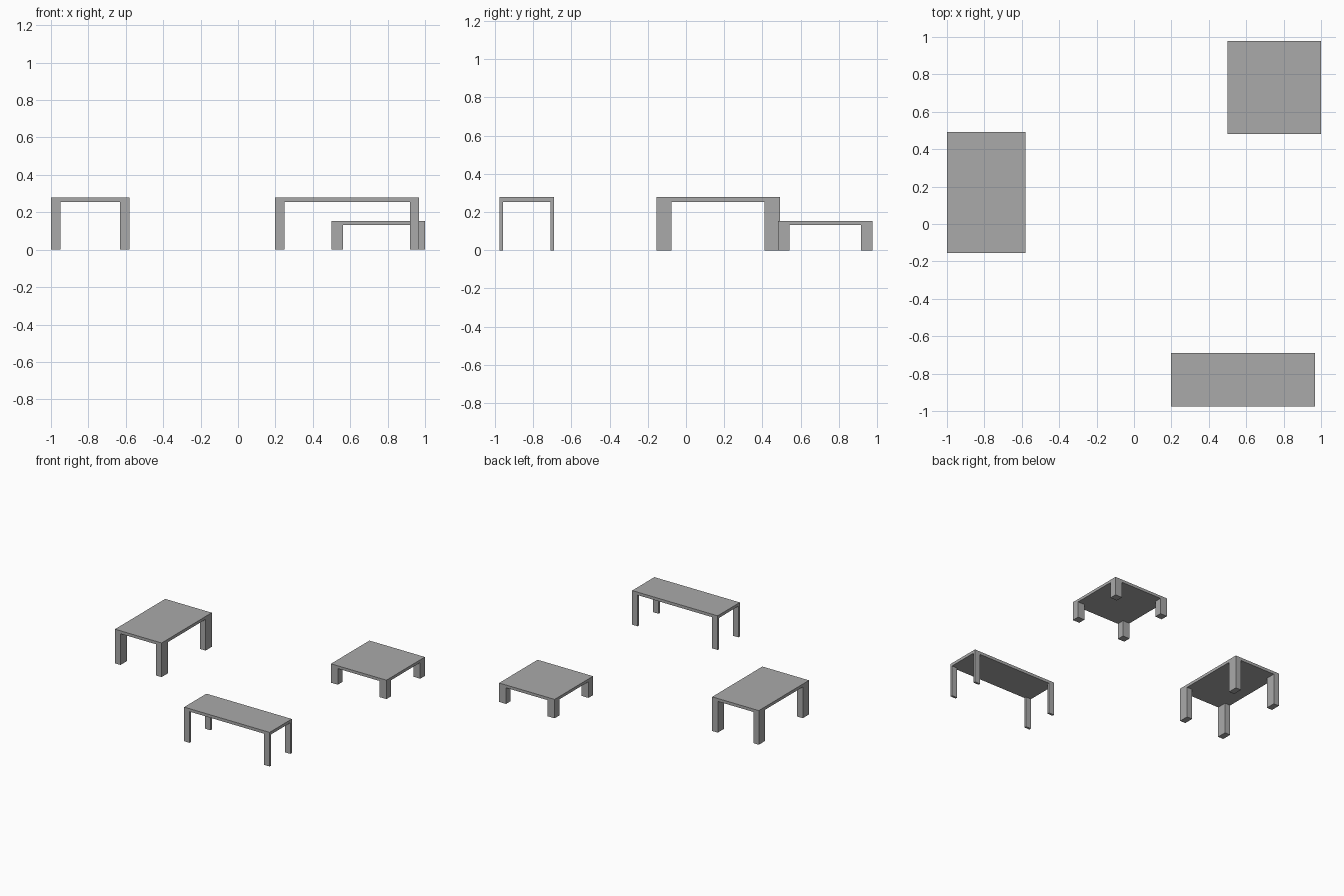
import bpy
import bmesh

cube = bpy.data.objects.get("Cube")
if cube:
    bpy.data.objects.remove(cube, do_unlink=True)

grey = bpy.data.materials.new("plain_grey")
grey.use_nodes = True
colour = (0.4, 0.4, 0.4, 1)
grey.diffuse_color = colour
grey.node_tree.nodes["Principled BSDF"].inputs["Base Color"].default_value = colour


def table(name, centre, size, leg, height, thickness):
    """Slab with four legs extruded from the corners of its underside."""
    half_x, half_y = size[0] / 2, size[1] / 2
    xs = (-half_x, leg[0] - half_x, half_x - leg[0], half_x)
    ys = (-half_y, leg[1] - half_y, half_y - leg[1], half_y)
    bm = bmesh.new()

    # Underside, divided so that each corner cell is a leg section
    verts = [[bm.verts.new((x, y, height - thickness)) for y in ys] for x in xs]
    corners = []
    for i in range(3):
        for j in range(3):
            face = bm.faces.new((verts[i][j], verts[i][j + 1],
                                 verts[i + 1][j + 1], verts[i + 1][j]))
            if i != 1 and j != 1:
                corners.append(face)

    # Tabletop slab
    top = bmesh.ops.extrude_face_region(bm, geom=bm.faces[:], use_keep_orig=True)
    top_verts = [g for g in top["geom"] if isinstance(g, bmesh.types.BMVert)]
    bmesh.ops.translate(bm, verts=top_verts, vec=(0, 0, thickness))

    # Legs
    feet = bmesh.ops.extrude_discrete_faces(bm, faces=corners)["faces"]
    for foot in feet:
        for v in foot.verts:
            v.co.z = 0

    bmesh.ops.recalc_face_normals(bm, faces=bm.faces[:])
    mesh = bpy.data.meshes.new(name)
    bm.to_mesh(mesh)
    bm.free()
    mesh.materials.append(grey)
    obj = bpy.data.objects.new(name, mesh)
    obj.location = (*centre, 0)
    bpy.context.collection.objects.link(obj)


table("dining_table", (-0.79, 0.168), (0.42, 0.646), (0.05, 0.08), 0.278, 0.024)
table("console_table", (0.584, -0.834), (0.77, 0.286), (0.05, 0.018), 0.278, 0.024)
table("coffee_table", (0.75, 0.73), (0.5, 0.495), (0.062, 0.06), 0.154, 0.023)
